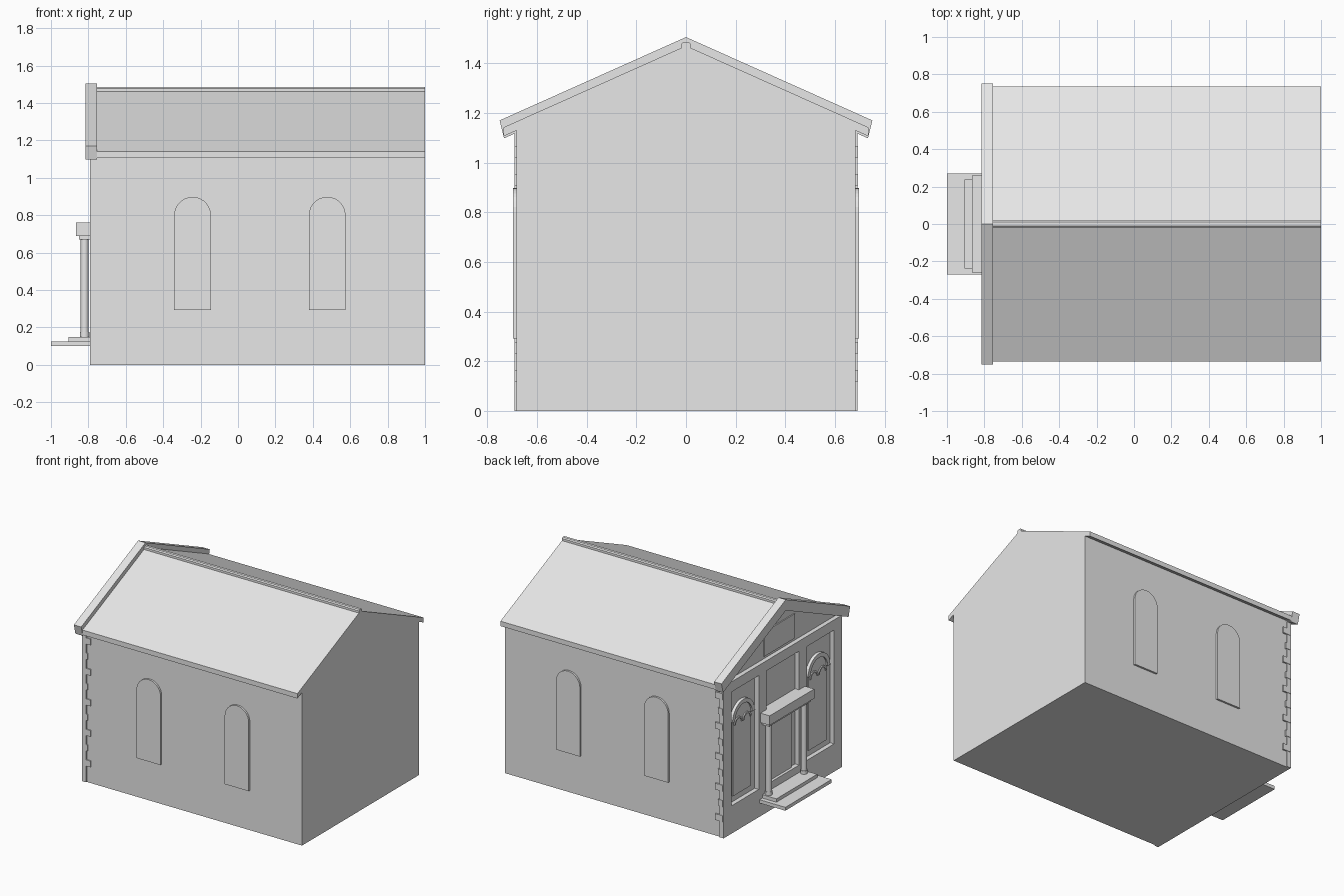
import bpy, bmesh
from math import cos, sin, pi
from mathutils import Vector

cube = bpy.data.objects.get("Cube")
if cube:
    bpy.data.objects.remove(cube, do_unlink=True)

stone = bpy.data.materials.new("pale grey stone")
stone.use_nodes = True
GREY = (0.8, 0.8, 0.8, 1)
stone.diffuse_color = GREY
stone.node_tree.nodes["Principled BSDF"].inputs["Base Color"].default_value = GREY

WALL_Y = 0.682      # half width of the building
FRONT = -0.79       # outer plane of the entrance side
RECESS = -0.757     # recessed wall of the entrance side
SLOPE = 0.447       # roof fall per unit


def finish(name, bm):
    bmesh.ops.recalc_face_normals(bm, faces=bm.faces)
    mesh = bpy.data.meshes.new(name)
    bm.to_mesh(mesh)
    bm.free()
    mesh.materials.append(stone)
    obj = bpy.data.objects.new(name, mesh)
    bpy.context.collection.objects.link(obj)
    return obj


def prism(name, points, axis, start, end):
    """Extrude a 2D outline along x (points are y, z) or y (points are x, z)."""
    bm = bmesh.new()
    if axis == "x":
        verts = [bm.verts.new((start, a, b)) for a, b in points]
        step = Vector((end - start, 0, 0))
    else:
        verts = [bm.verts.new((a, start, b)) for a, b in points]
        step = Vector((0, end - start, 0))
    face = bm.faces.new(verts)
    new = bmesh.ops.extrude_face_region(bm, geom=[face])["geom"]
    bmesh.ops.translate(bm, vec=step, verts=[v for v in new if isinstance(v, bmesh.types.BMVert)])
    return finish(name, bm)


def box(name, x0, x1, y0, y1, z0, z1):
    return prism(name, [(y0, z0), (y1, z0), (y1, z1), (y0, z1)], "x", x0, x1)


def arc(c, z, r, n=14):
    return [(c + r * cos(pi * i / n), z + r * sin(pi * i / n)) for i in range(n + 1)]


def arch(c, half, bottom, spring):
    return [(c - half, bottom), (c + half, bottom)] + arc(c, spring, half)


def rafters(half, apex, drop, end_in=0.0):
    """Inverted V outline for the roof and the gable trim."""
    eave = apex - SLOPE * half
    inner = half - end_in
    low = apex - drop - SLOPE * inner
    return [(-half, eave), (0, apex), (half, eave), (inner, low), (0, apex - drop), (-inner, low)]


# Main body and roof
shoulder = 1.445 - SLOPE * WALL_Y
prism("main_walls", [(-WALL_Y, 0), (WALL_Y, 0), (WALL_Y, shoulder), (0, 1.445), (-WALL_Y, shoulder)],
      "x", RECESS, 1)
prism("roof", rafters(0.735, 1.47, 0.036), "x", RECESS, 1)
prism("gable_trim", rafters(0.75, 1.505, 0.08, 0.018), "x", -0.815, -0.755)
prism("ridge_cap", [(-0.018, 1.455), (0.018, 1.455), (0.018, 1.478), (0.01, 1.485),
                    (-0.01, 1.485), (-0.018, 1.478)], "x", RECESS, 1)

# Framing of the recessed entrance side
box("front_plinth", FRONT, RECESS, -WALL_Y, WALL_Y, 0, 0.205)
box("front_beam", FRONT, RECESS, -WALL_Y, WALL_Y, 1.045, 1.12)
box("gable_panel", RECESS - 0.008, RECESS, -0.18, 0.18, 1.14, 1.32)

for side, label in ((1, "back"), (-1, "front")):
    for part, inner, outer in (("corner_post", 0.60, WALL_Y), ("inner_pilaster", 0.19, 0.28)):
        y0, y1 = sorted((side * inner, side * outer))
        box(f"{label}_{part}", FRONT, RECESS, y0, y1, 0.205, 1.045)

    # Corner strip with alternating long and short blocks
    y0, y1 = sorted((side * (WALL_Y - 0.01), side * (WALL_Y + 0.008)))
    box(f"{label}_corner_strip", FRONT, RECESS, y0, y1, 0, 1.12)
    for i in range(9):
        z = 0.12 + 0.1125 * i
        reach = -0.745 if i % 2 else -0.722
        box(f"{label}_corner_block", FRONT + 0.005, reach, y0, y1 + 0.003 * (side > 0), z, z + 0.046)

    # Arched side windows
    for x in (-0.243, 0.477):
        prism(f"{label}_side_window", arch(x, 0.098, 0.293, 0.80), "y",
              side * (WALL_Y - 0.01), side * (WALL_Y + 0.014))

    # Arched entrance side windows with a hood and small twin arches
    c = side * 0.44
    prism(f"{label}_bay_window", arch(c, 0.105, 0.25, 0.80), "x", RECESS - 0.01, RECESS)
    prism(f"{label}_window_hood", arc(c, 0.80, 0.13) + arc(c, 0.80, 0.1)[::-1], "x", RECESS - 0.022, RECESS)
    for shift in (-0.05, 0.05):
        prism(f"{label}_window_tracery", arc(c + shift, 0.77, 0.048) + arc(c + shift, 0.77, 0.036)[::-1],
              "x", RECESS - 0.018, RECESS)

    # Porch columns with base and cap
    y = side * 0.205
    for part, r, z0, z1 in (("column", 0.021, 0.15, 0.67), ("column_base", 0.025, 0.15, 0.175)):
        bm = bmesh.new()
        bmesh.ops.create_cone(bm, cap_ends=True, segments=20, radius1=r, radius2=r, depth=z1 - z0)
        bmesh.ops.translate(bm, vec=(-0.82, y, (z0 + z1) / 2), verts=bm.verts)
        col = finish(f"{label}_{part}", bm)
        bpy.ops.object.select_all(action="DESELECT")
        col.select_set(True)
        bpy.context.view_layer.objects.active = col
        bpy.ops.object.shade_smooth_by_angle()

# Porch lintel, door and steps
box("lintel_underside", -0.85, RECESS, -0.245, 0.245, 0.67, 0.69)
box("porch_lintel", -0.865, RECESS, -0.26, 0.26, 0.69, 0.76)
box("door", RECESS - 0.012, RECESS, -0.13, 0.13, 0.205, 0.64)
box("upper_step", -0.905, FRONT, -0.238, 0.238, 0.125, 0.15)
box("lower_step", -1, FRONT, -0.27, 0.27, 0.1, 0.125)
